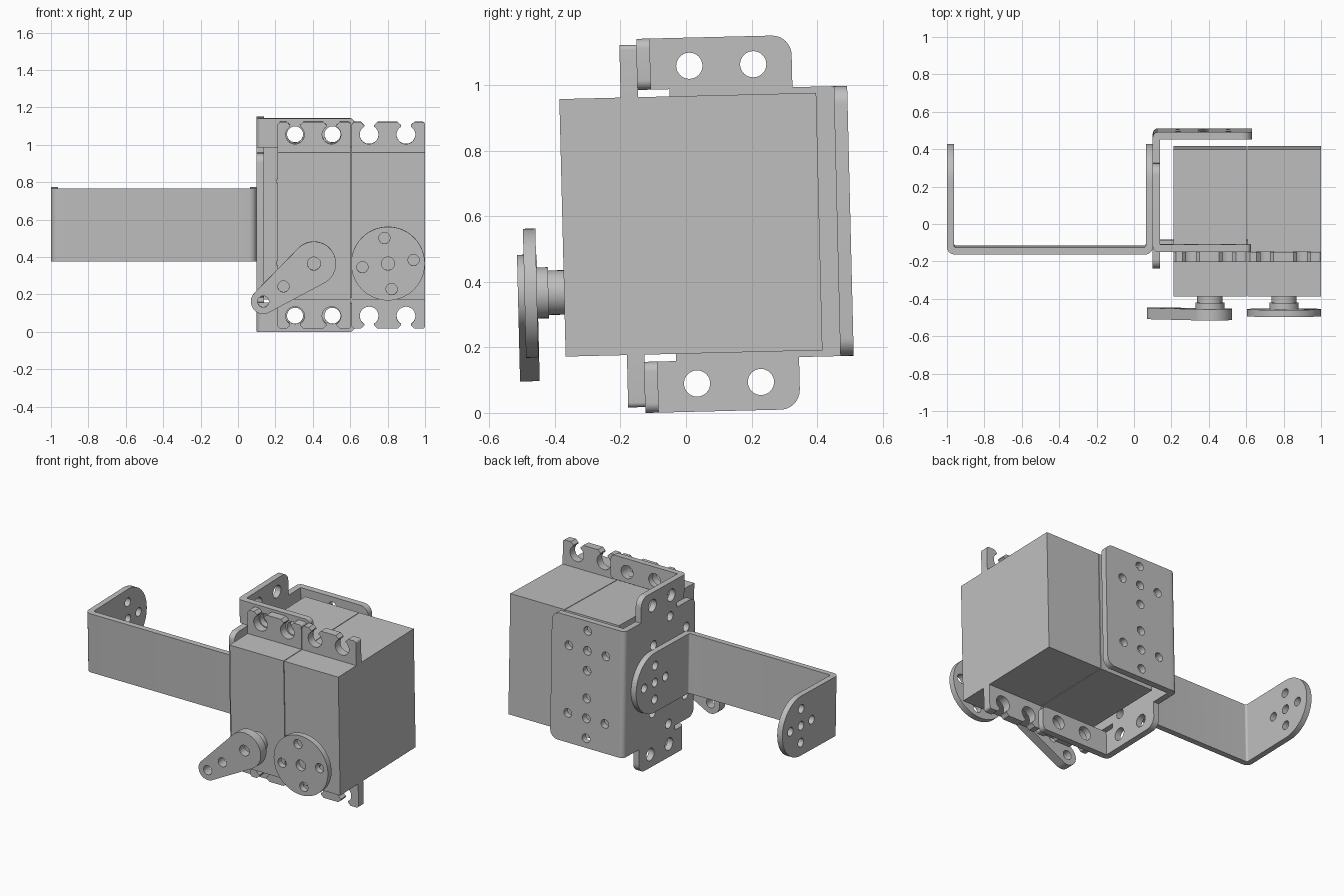
import bpy, bmesh, math
from mathutils import Matrix, Vector

cube = bpy.data.objects.get("Cube")
if cube:
    bpy.data.objects.remove(cube, do_unlink=True)

grey = bpy.data.materials.new("plain_grey")
grey.use_nodes = True
grey.diffuse_color = (0.52, 0.52, 0.52, 1)
grey.node_tree.nodes["Principled BSDF"].inputs["Base Color"].default_value = (0.52, 0.52, 0.52, 1)

# The whole assembly leans slightly; parts are built around z = 0
LEAN = Matrix.Translation((0, 0, 0.574)) @ Matrix.Rotation(math.radians(1.4), 4, "X")
AXES = {  # outline u, outline v, thickness direction
    "XZ": ((1, 0, 0), (0, 0, 1), (0, 1, 0)),
    "YZ": ((0, 1, 0), (0, 0, 1), (1, 0, 0)),
    "XY": ((1, 0, 0), (0, 1, 0), (0, 0, 1)),
}


def arc(cx, cy, r, a0, a1, n=24):
    return [(cx + r * math.cos(a0 + (a1 - a0) * i / n),
             cy + r * math.sin(a0 + (a1 - a0) * i / n)) for i in range(n + 1)]


def circle(cx, cy, r, n=32):
    return arc(cx, cy, r, 0, math.tau, n)[:-1]


def rounded(corners, n=8):
    """Polygon from (u, v, radius) corners, filleted where radius > 0."""
    out = []
    for i, (u, v, r) in enumerate(corners):
        p = Vector((u, v))
        if r == 0:
            out.append((u, v))
            continue
        a = (Vector(corners[i - 1][:2]) - p).normalized()
        b = (Vector(corners[(i + 1) % len(corners)][:2]) - p).normalized()
        half = a.angle(b) / 2
        c = p + (a + b).normalized() * (r / math.sin(half))
        start = p + a * (r / math.tan(half)) - c
        end = p + b * (r / math.tan(half)) - c
        turn = start.angle_signed(end)
        for k in range(n + 1):
            q = c + Matrix.Rotation(-turn * k / n, 2) @ start
            out.append((q.x, q.y))
    return out


def rect(u0, u1, v0, v1):
    return [(u0, v0), (u1, v0), (u1, v1), (u0, v1)]


def plate(name, plane, lo, hi, outline, holes=()):
    """Sheet with holes: a filled flat curve given thickness from lo to hi."""
    curve = bpy.data.curves.new(name, "CURVE")
    curve.dimensions, curve.fill_mode = "2D", "BOTH"
    curve.extrude = (hi - lo) / 2
    for loop in [outline, *holes]:
        spline = curve.splines.new("POLY")
        spline.points.add(len(loop) - 1)
        for point, (u, v) in zip(spline.points, loop):
            point.co = (u, v, 0, 1)
        spline.use_cyclic_u = True
    temp = bpy.data.objects.new(name + "_curve", curve)
    bpy.context.collection.objects.link(temp)
    deps = bpy.context.evaluated_depsgraph_get()
    mesh = bpy.data.meshes.new_from_object(temp.evaluated_get(deps))
    bpy.data.objects.remove(temp, do_unlink=True)
    bpy.data.curves.remove(curve)
    u, v, w = (Vector(a) for a in AXES[plane])
    bm = bmesh.new()
    bm.from_mesh(mesh)
    for vert in bm.verts:
        c = vert.co
        vert.co = LEAN @ (u * c.x + v * c.y + w * (c.z + (lo + hi) / 2))
    bmesh.ops.remove_doubles(bm, verts=bm.verts, dist=1e-5)
    bmesh.ops.recalc_face_normals(bm, faces=bm.faces)
    bm.to_mesh(mesh)
    bm.free()
    mesh.name = name
    mesh.materials.clear()
    mesh.materials.append(grey)
    obj = bpy.data.objects.new(name, mesh)
    bpy.context.collection.objects.link(obj)
    bpy.ops.object.select_all(action="DESELECT")
    obj.select_set(True)
    bpy.context.view_layer.objects.active = obj
    bpy.ops.object.shade_smooth_by_angle(angle=math.radians(30))
    return obj


def flip(loop, sign):
    return [(u, v * sign) for u, v in loop]


# Two servo motors side by side, each with slotted mounting ears
SHAFT_Z = -0.197
for label, x0, x1 in (("first", 0.21, 0.602), ("second", 0.606, 1.0)):
    plate(label + "_servo_body", "XZ", -0.377, 0.407, rect(x0, x1, -0.393, 0.393))
    ear = [(x0, 0.39), (x1, 0.39)] + rounded(
        [(x1, 0.553, 0.015), (x0, 0.553, 0.015), (x0, 0.39, 0), (x1, 0.39, 0)])[:9]
    for c in (x1 - 0.102, x0 + 0.095):
        ear += [(c + 0.045, 0.553), (c + 0.026, 0.535)]
        ear += arc(c, 0.485, 0.05, math.radians(59), math.radians(-239), 28)
        ear += [(c - 0.026, 0.535), (c - 0.045, 0.553)]
    ear += [(x0 + 0.015, 0.553), (x0, 0.538)]
    for side, sign in (("top", 1), ("bottom", -1)):
        plate(f"{label}_servo_{side}_ear", "XZ", -0.19, -0.137, flip(ear, sign))
    shaft_x = x0 + 0.196
    plate(label + "_servo_shaft", "XZ", -0.425, -0.375, circle(shaft_x, SHAFT_Z, 0.068))
    plate(label + "_horn_collar", "XZ", -0.465, -0.425, circle(shaft_x, SHAFT_Z, 0.078))

# Tapered horn arm on the first servo
hub, tip = Vector((0.406, SHAFT_Z)), Vector((0.135, -0.4))
axis = tip - hub
a = math.atan2(axis.y, axis.x)
s = math.acos((0.118 - 0.066) / axis.length)
horn = arc(*hub, 0.118, a + s, a + math.tau - s, 32) + arc(*tip, 0.066, a - s, a + s, 20)
plate("horn_arm", "XZ", -0.518, -0.458, horn,
      [circle(*hub, 0.035), circle(*(hub + axis * 0.6), 0.03), circle(*tip, 0.03)])

# Round horn on the second servo
bolts = [circle(0.802 + 0.138 * math.cos(t), SHAFT_Z + 0.138 * math.sin(t), 0.03)
         for t in (math.radians(8 + 90 * k) for k in range(4))]
plate("round_horn", "XZ", -0.498, -0.46, circle(0.802, SHAFT_Z, 0.197, 64),
      bolts + [circle(0.802, SHAFT_Z, 0.035)])

# Mounting bracket: side plate with ears above and below
upper = [(0.47, 0.412, 0), (0.335, 0.412, 0), (0.335, 0.571, 0.06), (-0.1, 0.571, 0),
         (-0.1, 0.415, 0), (-0.04, 0.415, 0), (-0.04, 0.385, 0), (-0.23, 0.385, 0.05)]
lower = [(u, -v, r) for u, v, r in reversed(upper)]
side_holes = [circle(0.03, 0, 0.19, 48)]
for sign in (1, -1):
    side_holes += [circle(y, sign * 0.485, 0.04) for y in (0.022, 0.217)]
    side_holes += [circle(y, sign * 0.22, 0.03) for y in (-0.14, 0.2)]
    side_holes.append(circle(0.03, sign * 0.35, 0.03))
plate("bracket_side", "YZ", 0.1, 0.14, rounded(upper + lower), side_holes)

# Bracket back flange and its bend
back_holes = []
for sign in (1, -1):
    back_holes += [circle(0.37, sign * z, 0.028) for z in (0.09, 0.22, 0.35)]
    back_holes += [circle(0.37 + dx, sign * 0.22, 0.028) for dx in (-0.135, 0.135)]
plate("bracket_back_flange", "XZ", 0.461, 0.502,
      rounded([(0.15, -0.412, 0), (0.63, -0.412, 0.055), (0.63, 0.412, 0.055), (0.15, 0.412, 0)]),
      back_holes)
bend = [(0.1, 0.47, 0), (0.1, 0.502, 0.03), (0.15, 0.502, 0), (0.15, 0.461, 0),
        (0.14, 0.461, 0), (0.14, 0.47, 0)]
plate("bracket_back_bend", "XY", -0.412, 0.412, rounded(bend))

# Bracket front tabs, above and below, with their bends
tab = rounded([(0.15, 0.415, 0), (0.625, 0.415, 0.03), (0.625, 0.571, 0.03), (0.15, 0.571, 0)])
tab_bend = rounded([(0.1, -0.1, 0), (0.1, -0.137, 0.034), (0.15, -0.137, 0),
                    (0.15, -0.097, 0), (0.14, -0.097, 0), (0.14, -0.1, 0)])
for side, sign in (("top", 1), ("bottom", -1)):
    plate(f"bracket_{side}_tab", "XZ", -0.137, -0.097, flip(tab, sign),
          [circle(x, sign * 0.485, 0.043) for x in (0.305, 0.505)])
    lo, hi = sorted((sign * 0.415, sign * 0.571))
    plate(f"bracket_{side}_bend", "XY", lo, hi, tab_bend)

# U-shaped arm: front wall with bends, then two round-ended flanges
wall = [(-1, -0.1, 0), (-1, -0.158, 0.04), (0.1, -0.158, 0.04), (0.1, -0.1, 0),
        (0.063, -0.1, 0), (0.063, -0.121, 0.012), (-0.963, -0.121, 0.012), (-0.963, -0.1, 0)]
plate("arm_wall", "XY", -0.195, 0.195, rounded(wall))
flange = rounded([(-0.1, -0.195, 0), (0.428, -0.195, 0.194),
                  (0.428, 0.195, 0.194), (-0.1, 0.195, 0)], 16)
cross = [circle(0.233 + dy, dz, 0.028)
         for dy, dz in ((0, 0), (0.11, 0), (-0.11, 0), (0, 0.11), (0, -0.11))]
for side, x in (("outer", -1), ("inner", 0.063)):
    plate(f"arm_{side}_flange", "YZ", x, x + 0.037, flange, cross)
